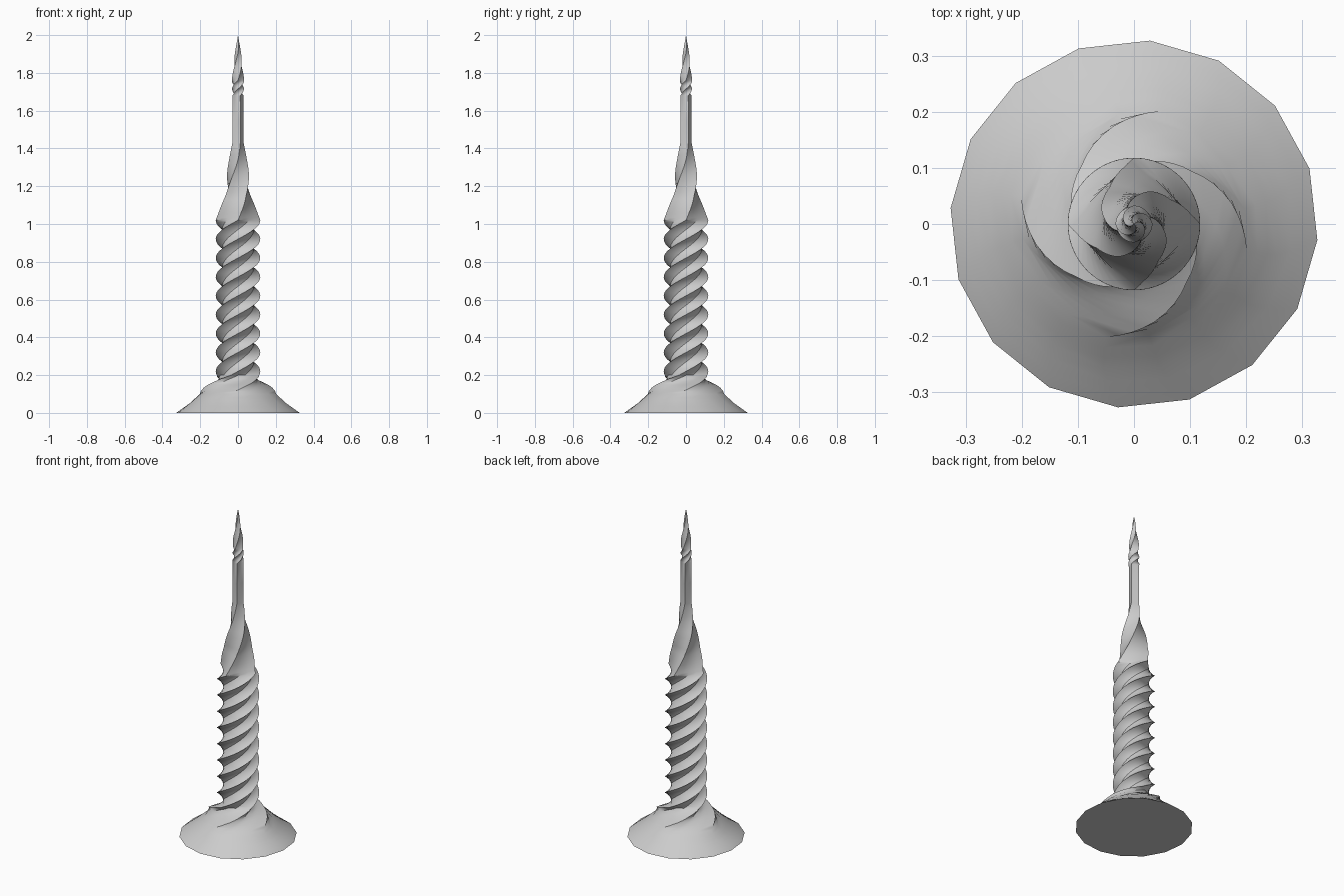
import bpy, bmesh, math

cube = bpy.data.objects.get("Cube")
if cube:
    bpy.data.objects.remove(cube, do_unlink=True)

grey = bpy.data.materials.new("light_grey")
grey.use_nodes = True
colour = (0.6, 0.6, 0.6, 1)
grey.diffuse_color = colour
grey.node_tree.nodes["Principled BSDF"].inputs["Base Color"].default_value = colour

SIDE = 4  # segments along each side of the square section

# Stations: height, corner radius, twist in degrees, roundness, rings up to here
BASE = [(0, .328, -95, 1, 1), (.05, .262, -102, .95, 3), (.1, .208, -104, .8, 3),
        (.14, .178, -78, .45, 4), (.175, .14, -48, .15, 4), (.2, .118, -18, 0, 4)]
COLUMN = [(1.02, .118, 720, 0, 84)]
TAPER = [(1.06, .104, 729, 0, 3), (1.15, .079, 753, 0, 5), (1.25, .066, 782, 0, 5),
         (1.34, .047, 810, 0, 5), (1.43, .032, 832.5, 0, 5)]
SHAFT = [(1.68, .031, 832.5, 0, 2)]
TIP = [(1.715, .031, 900, 0, 7), (1.76, .033, 990, 0, 8), (1.82, .028, 1025, 0, 5),
       (1.9, .017, 1075, 0, 5), (1.96, .008, 1110, 0, 4), (2, .0005, 1125, 0, 3)]


def section(z, radius, twist, roundness):
    """Square section blended towards a circle, turned about the axis."""
    points = []
    for corner in range(4):
        a0 = math.radians(twist + 90 * corner)
        a1 = a0 + math.pi / 2
        for i in range(SIDE):
            t = i / SIDE
            a = a0 + (a1 - a0) * t
            x = math.cos(a0) * (1 - t) + math.cos(a1) * t
            y = math.sin(a0) * (1 - t) + math.sin(a1) * t
            points.append((radius * (x + (math.cos(a) - x) * roundness),
                           radius * (y + (math.sin(a) - y) * roundness), z))
    return points


# Twisted spire: rings interpolated between stations and joined with quads
stations = BASE + COLUMN + TAPER + SHAFT + TIP
bm = bmesh.new()
rings = [[bm.verts.new(p) for p in section(*stations[0][:4])]]
for low, high in zip(stations, stations[1:]):
    steps = high[4]
    for s in range(1, steps + 1):
        values = [a + (b - a) * s / steps for a, b in zip(low[:4], high[:4])]
        rings.append([bm.verts.new(p) for p in section(*values)])
for lower, upper in zip(rings, rings[1:]):
    for i in range(len(lower)):
        j = (i + 1) % len(lower)
        bm.faces.new((lower[i], lower[j], upper[j], upper[i]))
bm.faces.new(rings[0][::-1])
bm.faces.new(rings[-1])

mesh = bpy.data.meshes.new("twisted_spire")
bm.to_mesh(mesh)
bm.free()
mesh.materials.append(grey)
spire = bpy.data.objects.new("twisted_spire", mesh)
bpy.context.collection.objects.link(spire)

# Smooth flanks with crisp spiral ridges
bpy.ops.object.select_all(action='DESELECT')
spire.select_set(True)
bpy.context.view_layer.objects.active = spire
bpy.ops.object.shade_smooth_by_angle(angle=math.radians(35))
